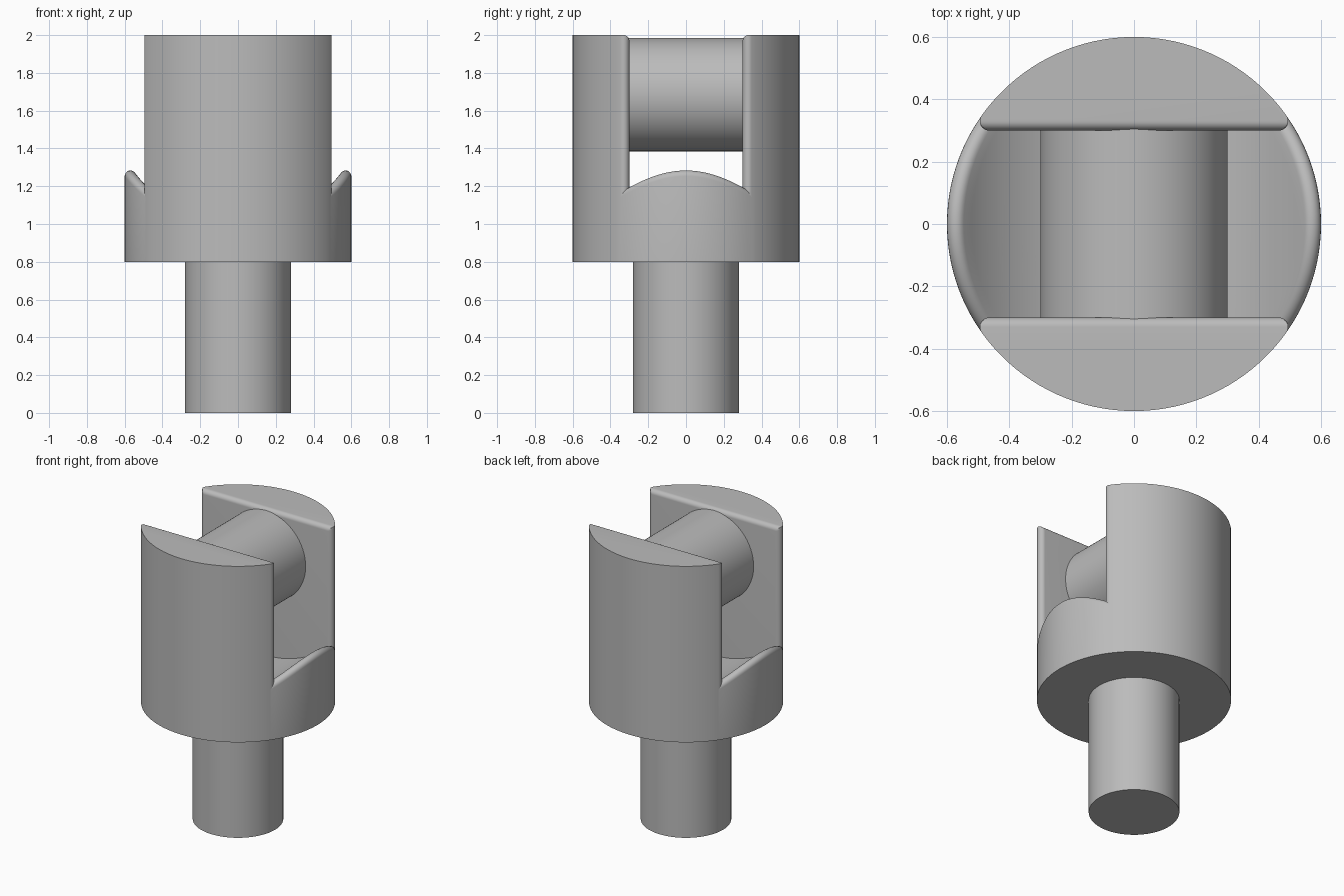
import bpy
import bmesh
from math import sin, cos, asin, sqrt, pi
from mathutils import Vector, Matrix

default = bpy.data.objects.get("Cube")
if default:
    bpy.data.objects.remove(default, do_unlink=True)

# Main dimensions
BODY_R, BODY_Z, TOP_Z = 0.6, 0.8, 2.0
SLOT, FILLET = 0.3, 0.03
PIN_R, PIN_Z, BORE_R = 0.3, 1.685, 0.685
SHAFT_R = 0.28
BALL_R = BODY_R - FILLET              # radius on which the fillet centre runs
CORNER = asin((SLOT + FILLET) / BALL_R)

steel = bpy.data.materials.new("plain grey")
steel.use_nodes = True
GREY = (0.5, 0.5, 0.5, 1)
steel.diffuse_color = GREY
steel.node_tree.nodes["Principled BSDF"].inputs["Base Color"].default_value = GREY


def finish(bm, name):
    bmesh.ops.recalc_face_normals(bm, faces=bm.faces)
    mesh = bpy.data.meshes.new(name)
    bm.to_mesh(mesh)
    bm.free()
    mesh.materials.append(steel)
    obj = bpy.data.objects.new(name, mesh)
    bpy.context.collection.objects.link(obj)
    bpy.ops.object.select_all(action='DESELECT')
    obj.select_set(True)
    bpy.context.view_layer.objects.active = obj
    bpy.ops.object.shade_smooth_by_angle(angle=pi / 6)
    return obj


def loft(name, rings):
    """Closed solid through a list of equal-length point rings."""
    bm = bmesh.new()
    loops = [[bm.verts.new(p) for p in ring] for ring in rings]
    for a, b in zip(loops, loops[1:]):
        for i in range(len(a)):
            j = (i + 1) % len(a)
            bm.faces.new((a[i], a[j], b[j], b[i]))
    bm.faces.new(loops[0])
    bm.faces.new(loops[-1])
    return finish(bm, name)


def cylinder(name, radius, length, matrix):
    bm = bmesh.new()
    bmesh.ops.create_cone(bm, cap_ends=True, segments=96, radius1=radius,
                          radius2=radius, depth=length, matrix=matrix)
    return finish(bm, name)


def spread(a, b, n):
    return [a + (b - a) * i / n for i in range(n + 1)]


# Base of the fork: concave saddle floor with a rolled lip on each side
def saddle_ring(angle):
    reach = BORE_R + FILLET
    x, y = BALL_R * cos(angle), BALL_R * sin(angle)
    drop = sqrt(reach ** 2 - x ** 2)
    centre = Vector((x, y, PIN_Z - drop))
    outward = Vector((cos(angle), sin(angle), 0))
    inward = Vector((-x, 0, drop)) / reach
    half = [Vector((BODY_R * cos(angle), BODY_R * sin(angle), BODY_Z))]
    half += [centre + FILLET * outward.slerp(inward, t) for t in spread(0, 1, 8)]
    phi = asin(x / reach)
    floor = [Vector((BORE_R * sin(p), y, PIN_Z - BORE_R * cos(p)))
             for p in spread(phi, -phi, 32)[1:-1]]
    mirrored = [Vector((-p.x, p.y, p.z)) for p in reversed(half)]
    return half + floor + mirrored


loft("fork_base", [saddle_ring(a) for a in spread(-CORNER, CORNER, 24)])


# Fork cheeks: circle segments with rounded inner edges
def cheek(name, side):
    cx, cy = BALL_R * cos(CORNER), SLOT + FILLET
    outline = [(BODY_R * cos(a), BODY_R * sin(a))
               for a in spread(CORNER, pi - CORNER, 36)]
    outline += [(-cx + FILLET * cos(a), cy + FILLET * sin(a))
                for a in spread(pi - CORNER, 1.5 * pi, 10)[1:]]
    outline += [(cx + FILLET * cos(a), cy + FILLET * sin(a))
                for a in spread(-pi / 2, CORNER, 10)[:-1]]
    levels = [(BODY_Z, SLOT)]
    levels += [(TOP_Z - FILLET + FILLET * sin(t), cy - FILLET * cos(t))
               for t in spread(0, pi / 2, 8)]
    loft(name, [[(x, side * max(y, inner), z) for x, y in outline]
                for z, inner in levels])


cheek("front_cheek", -1)
cheek("back_cheek", 1)

# Cross pin between the cheeks, and the shaft below
cylinder("cross_pin", PIN_R, 2 * SLOT + FILLET,
         Matrix.Translation((0, 0, PIN_Z)) @ Matrix.Rotation(pi / 2, 4, 'X'))
cylinder("shaft", SHAFT_R, BODY_Z, Matrix.Translation((0, 0, BODY_Z / 2)))
